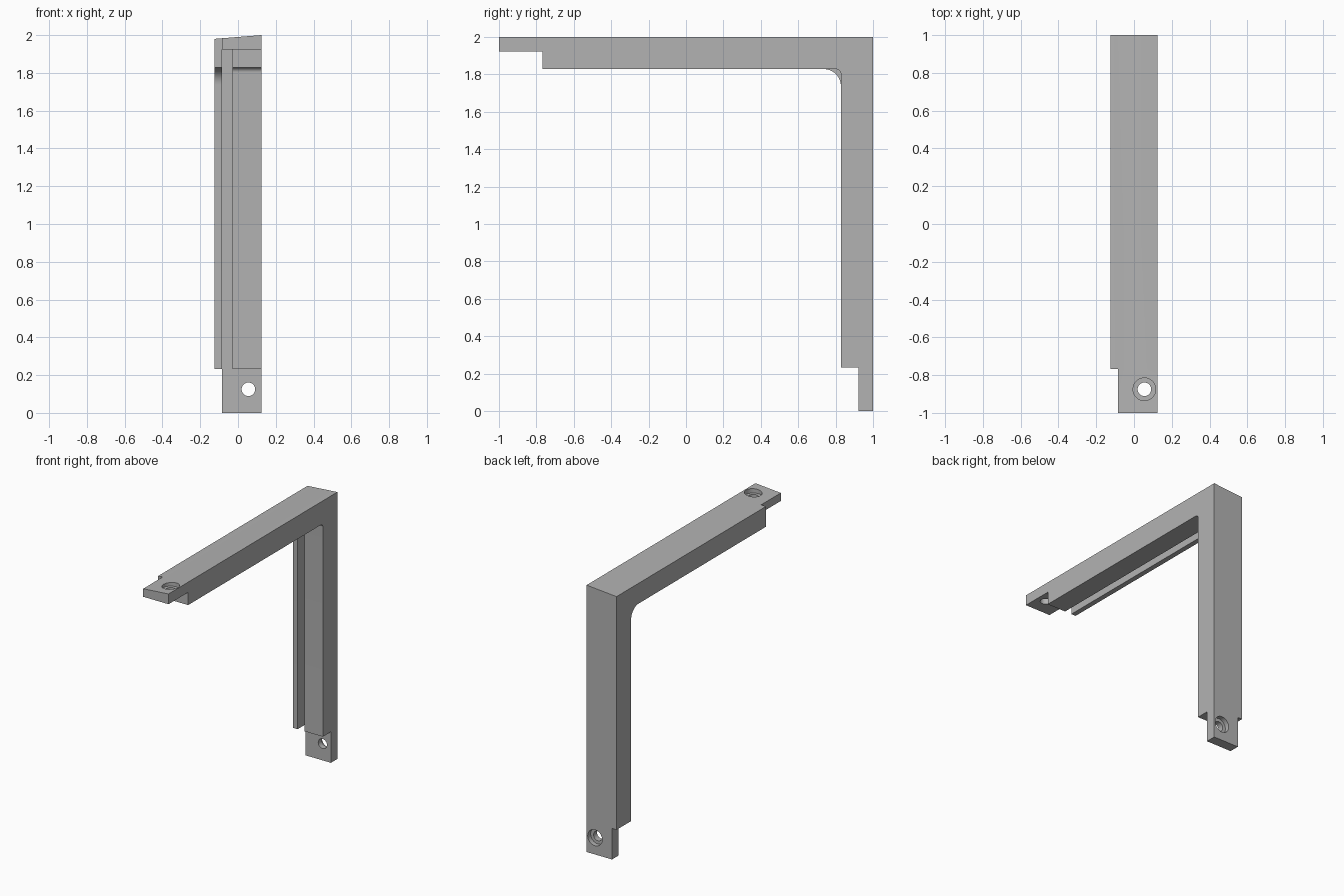
import bpy, bmesh, math
from mathutils import Matrix

if "Cube" in bpy.data.objects:
    bpy.data.objects.remove(bpy.data.objects["Cube"], do_unlink=True)

grey = bpy.data.materials.new("plain grey")
grey.use_nodes = True
colour = (0.45, 0.45, 0.45, 1)
grey.diffuse_color = colour
grey.node_tree.nodes["Principled BSDF"].inputs["Base Color"].default_value = colour

HALF = 0.124      # half of the bracket width
SHOULDER = 0.232  # length of each end tab
THIN = 0.077      # tab thickness, also the floor of the groove
DEEP = 0.172      # full thickness


def new_object(name, bm):
    bmesh.ops.recalc_face_normals(bm, faces=bm.faces)
    mesh = bpy.data.meshes.new(name)
    bm.to_mesh(mesh)
    bm.free()
    mesh.materials.append(grey)
    obj = bpy.data.objects.new(name, mesh)
    bpy.context.collection.objects.link(obj)
    return obj


def angle_strip(name, x0, x1, thick, inset, fillet=0):
    """L-shaped side profile, extruded across the width."""
    y, z = 1 - thick, 2 - thick
    corner = [(y, z)]
    if fillet:
        steps = [math.pi / 2 * i / 12 for i in range(13)]
        corner = [(y - fillet + fillet * math.cos(a),
                   z - fillet + fillet * math.sin(a)) for a in steps]
    profile = [(-1 + inset, 2), (1, 2), (1, inset), (y, inset)]
    profile += corner + [(-1 + inset, z)]
    bm = bmesh.new()
    face = bm.faces.new([bm.verts.new((x0, *p)) for p in profile])
    moved = bmesh.ops.extrude_face_region(bm, geom=[face])["geom"]
    verts = [v for v in moved if isinstance(v, bmesh.types.BMVert)]
    bmesh.ops.translate(bm, verts=verts, vec=(x1 - x0, 0, 0))
    return new_object(name, bm)


def hole_cutter(name, radius, depth, matrix):
    bm = bmesh.new()
    bmesh.ops.create_cone(bm, cap_ends=True, segments=40, radius1=radius,
                          radius2=radius, depth=depth, matrix=matrix)
    return new_object(name, bm)


def boolean(target, tool, operation):
    mod = target.modifiers.new(tool.name, 'BOOLEAN')
    mod.operation = operation
    mod.solver = 'EXACT'
    mod.object = tool
    tool.hide_render = True
    tool.hide_set(True)
    helpers.append(tool)


# Thin angle with end tabs, plus the thick rail and the thin lip beside the groove
helpers = []
bracket = angle_strip("bracket", -0.086, HALF, THIN, 0)
boolean(bracket, angle_strip("thick_rail", -0.03, HALF, DEEP, SHOULDER, 0.025), 'UNION')
boolean(bracket, angle_strip("thin_lip", -HALF, -0.086, DEEP, SHOULDER, 0.09), 'UNION')

# Counterbored screw hole in each tab
upright = Matrix.Translation((0.055, -0.875, 2))
sideways = Matrix.Translation((0.055, 1, 0.125)) @ Matrix.Rotation(math.pi / 2, 4, 'X')
for place, matrix in (("arm", upright), ("leg", sideways)):
    boolean(bracket, hole_cutter(place + "_hole", 0.036, 0.4, matrix), 'DIFFERENCE')
    boolean(bracket, hole_cutter(place + "_counterbore", 0.06, 0.07, matrix), 'DIFFERENCE')

# Bake the shape and remove the helpers
bpy.context.view_layer.update()
graph = bpy.context.evaluated_depsgraph_get()
bracket_mesh = bpy.data.meshes.new_from_object(bracket.evaluated_get(graph))
bracket.modifiers.clear()
bracket.data = bracket_mesh
for tool in helpers:
    bpy.data.objects.remove(tool, do_unlink=True)

# Slope the top gently down towards the lip
for v in bracket_mesh.vertices:
    if v.co.z > 1.999:
        v.co.z -= 0.08 * (HALF - v.co.x)

bpy.context.view_layer.objects.active = bracket
bracket.select_set(True)
bpy.ops.object.shade_smooth_by_angle(angle=math.radians(30))
